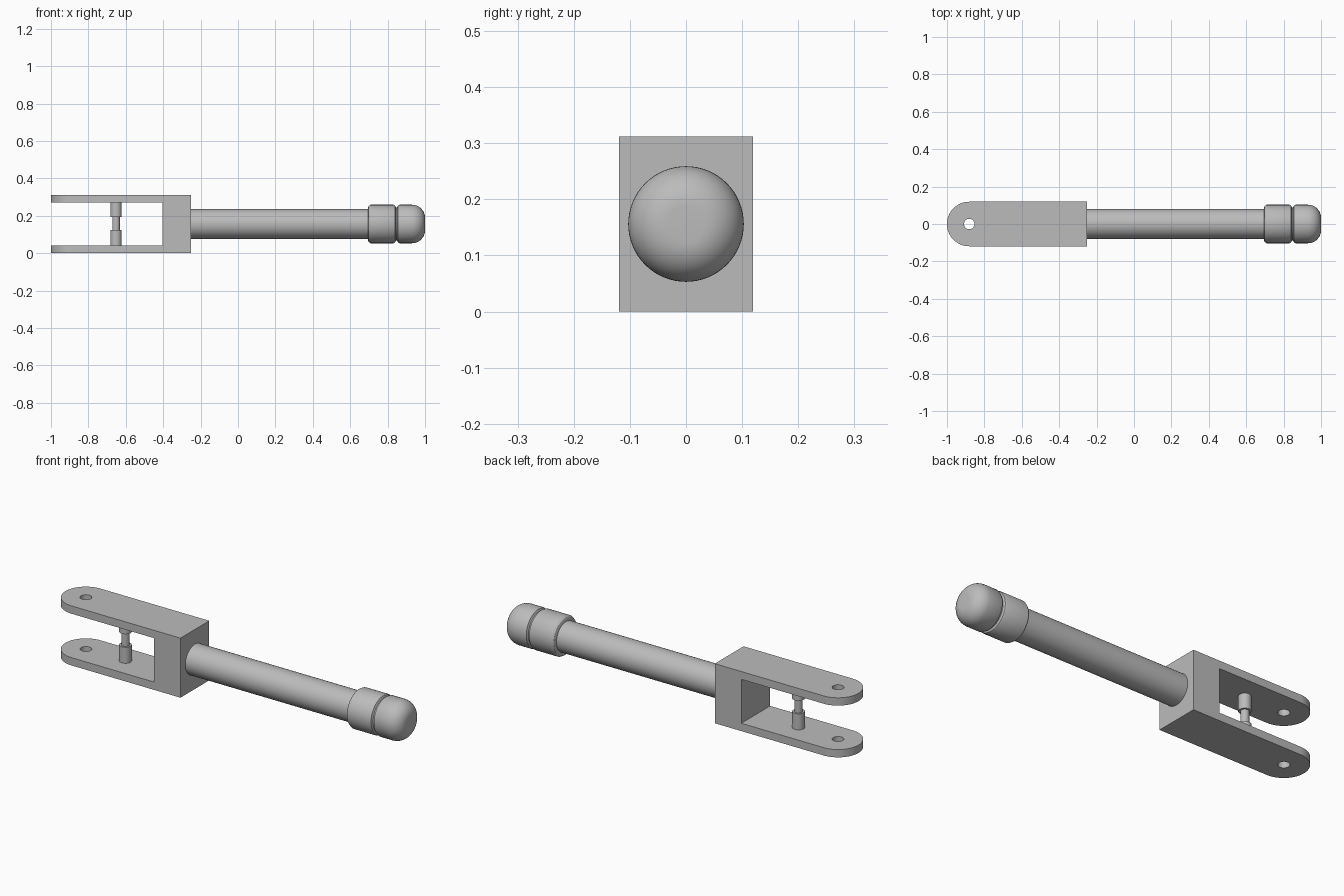
import bpy, bmesh, math
from mathutils import Matrix

if "Cube" in bpy.data.objects:
    bpy.data.objects.remove(bpy.data.objects["Cube"])

ZC = 0.156  # height of the rod axis

steel = bpy.data.materials.new("grey steel")
steel.diffuse_color = (0.5, 0.5, 0.5, 1)
steel.use_nodes = True
steel.node_tree.nodes["Principled BSDF"].inputs["Base Color"].default_value = steel.diffuse_color


def finish(name, bm):
    bmesh.ops.recalc_face_normals(bm, faces=bm.faces)
    me = bpy.data.meshes.new(name)
    bm.to_mesh(me)
    bm.free()
    ob = bpy.data.objects.new(name, me)
    bpy.context.collection.objects.link(ob)
    me.materials.append(steel)
    return ob


def smooth(ob):
    bpy.ops.object.select_all(action='DESELECT')
    ob.select_set(True)
    bpy.context.view_layer.objects.active = ob
    bpy.ops.object.shade_smooth_by_angle(angle=math.radians(30))


def lathe(name, profile, matrix, steps=64):
    """Spin (along, radius) points round the local z axis, then place the part."""
    bm = bmesh.new()
    verts = [bm.verts.new((r, 0, a)) for a, r in profile]
    edges = [bm.edges.new(p) for p in zip(verts, verts[1:])]
    bmesh.ops.spin(bm, geom=verts + edges, axis=(0, 0, 1), cent=(0, 0, 0),
                   angle=math.tau, steps=steps)
    bmesh.ops.remove_doubles(bm, verts=bm.verts, dist=1e-5)
    bm.transform(matrix)
    ob = finish(name, bm)
    smooth(ob)
    return ob


def cut(ob, cutter):
    cutter.hide_render = True
    cutter.hide_set(True)
    mod = ob.modifiers.new("cut", 'BOOLEAN')
    mod.object = cutter
    mod.solver = 'EXACT'
    bpy.context.view_layer.objects.active = ob
    ob.select_set(True)
    bpy.ops.object.modifier_apply(modifier=mod.name)
    bpy.data.objects.remove(cutter)


# Fork: rounded outline pulled up, with slot and pivot holes cut out
W, H, XC = 0.119, 0.312, -0.881
outline = [(-0.25, -W), (-0.25, W)]
for i in range(33):
    a = math.pi / 2 + math.pi * i / 32
    outline.append((XC + W * math.cos(a), W * math.sin(a)))
bm = bmesh.new()
base = bm.faces.new([bm.verts.new((x, y, 0)) for x, y in outline])
up = bmesh.ops.extrude_face_region(bm, geom=[base])["geom"]
bmesh.ops.translate(bm, vec=(0, 0, H),
                    verts=[v for v in up if isinstance(v, bmesh.types.BMVert)])
fork = finish("fork", bm)

bm = bmesh.new()
bmesh.ops.create_cube(bm, size=1, matrix=Matrix.Translation((-0.804, 0, ZC))
                      @ Matrix.Diagonal((0.8, 0.5, 0.230, 1)))
cut(fork, finish("slot_cutter", bm))
bm = bmesh.new()
bmesh.ops.create_cone(bm, cap_ends=True, segments=32, radius1=0.028, radius2=0.028,
                      depth=1, matrix=Matrix.Translation((XC, 0, ZC)))
cut(fork, finish("hole_cutter", bm))
smooth(fork)

# Pin between the fork arms, with a narrow waist
lathe("fork_pin", [(0.035, 0), (0.035, 0.03), (0.125, 0.03), (0.125, 0.02),
                   (0.193, 0.02), (0.193, 0.03), (0.277, 0.03), (0.277, 0)],
      Matrix.Translation((-0.652, 0, 0)), 32)

# Rod and grooved knob lie along x
along_x = Matrix.Translation((0, 0, ZC)) @ Matrix.Rotation(math.pi / 2, 4, 'Y')
lathe("rod", [(-0.27, 0), (-0.27, 0.079), (0.72, 0.079), (0.72, 0)], along_x)

R, F = 0.103, 0.07  # knob radius and nose rounding
knob = [(0.695, 0), (0.695, 0.089), (0.699, 0.097), (0.709, R), (0.832, R),
        (0.84, 0.099), (0.845, 0.089), (0.851, 0.089), (0.856, 0.099), (0.864, R)]
for i in range(13):
    a = math.pi / 2 * i / 12
    knob.append((1 - F + F * math.sin(a), R - F + F * math.cos(a)))
knob.append((1, 0))
lathe("knob", knob, along_x)
